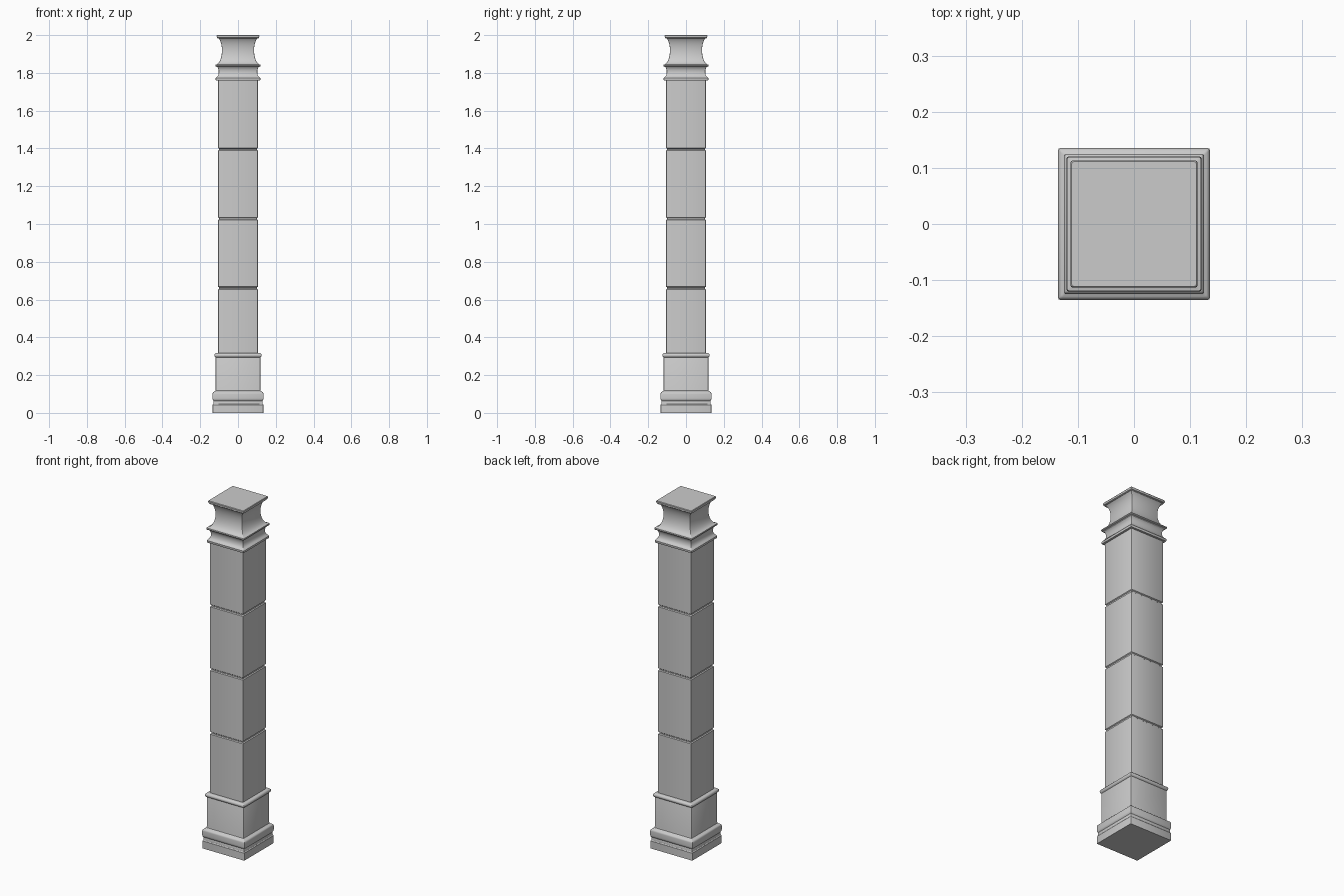
import bpy, bmesh, math

if "Cube" in bpy.data.objects:
    bpy.data.objects.remove(bpy.data.objects["Cube"])


def arc(cx, cz, rx, rz, a0, a1, n=8):
    """Points of an elliptical moulding in (half width, height)."""
    pts = []
    for i in range(n + 1):
        a = math.radians(a0 + (a1 - a0) * i / n)
        pts.append((cx + rx * math.cos(a), cz + rz * math.sin(a)))
    return pts


def square_ring(w, r=0.003, n=2):
    """Square outline with slightly rounded corners."""
    pts = []
    for k, (sx, sy) in enumerate([(1, 1), (-1, 1), (-1, -1), (1, -1)]):
        for i in range(n + 1):
            a = math.radians(90 * k + 90 * i / n)
            pts.append((sx * (w - r) + r * math.cos(a), sy * (w - r) + r * math.sin(a)))
    return pts


def square_sweep(name, profile):
    """Sweep a (half width, height) profile round a square."""
    bm = bmesh.new()
    rings = [[bm.verts.new((x, y, z)) for x, y in square_ring(w)] for w, z in profile]
    for a, b in zip(rings, rings[1:]):
        for i in range(len(a)):
            j = (i + 1) % len(a)
            bm.faces.new((a[i], a[j], b[j], b[i]))
    bm.faces.new(rings[0][::-1])
    bm.faces.new(rings[-1])
    mesh = bpy.data.meshes.new(name)
    bm.to_mesh(mesh)
    bm.free()
    obj = bpy.data.objects.new(name, mesh)
    bpy.context.collection.objects.link(obj)
    bpy.context.view_layer.objects.active = obj
    obj.select_set(True)
    bpy.ops.object.shade_smooth_by_angle(angle=math.radians(30))
    obj.select_set(False)


# Pedestal: plinth, groove, rounded moulding, dado and collar
base = [(0.134, 0), (0.134, 0.043), (0.131, 0.048), (0.131, 0.06)]
base += arc(0.125, 0.078, 0.010, 0.016, -60, 0, 4)
base += [(0.135, 0.10)] + arc(0.125, 0.10, 0.010, 0.012, 15, 80, 5)
base += [(0.119, 0.118), (0.118, 0.124), (0.118, 0.293)]
base += arc(0.114, 0.305, 0.011, 0.012, -70, 90, 8)
base += [(0.104, 0.317)]
square_sweep("pedestal", base)

# Shaft: four stacked blocks separated by grooves
shaft = [(0.105, 0.317)]
for z in (0.661, 1.028, 1.395):
    shaft += [(0.105, z - 0.007), (0.100, z - 0.003), (0.100, z + 0.003), (0.105, z + 0.007)]
shaft += [(0.105, 1.762)]
square_sweep("shaft", shaft)

# Capital: lower fillet, small cove, lip, deep cove and top slab
cap = [(0.104, 1.76), (0.117, 1.76), (0.118, 1.763), (0.118, 1.772), (0.114, 1.777)]
cap += arc(0.116, 1.806, 0.014, 0.028, 250, 120, 8)
cap += [(0.118, 1.834), (0.120, 1.838), (0.119, 1.844)]
cap += arc(0.119, 1.919, 0.034, 0.075, 262, 118, 14)
cap += [(0.108, 1.981), (0.108, 1.984), (0.112, 1.987), (0.113, 1.997), (0.111, 2.0)]
square_sweep("capital", cap)
